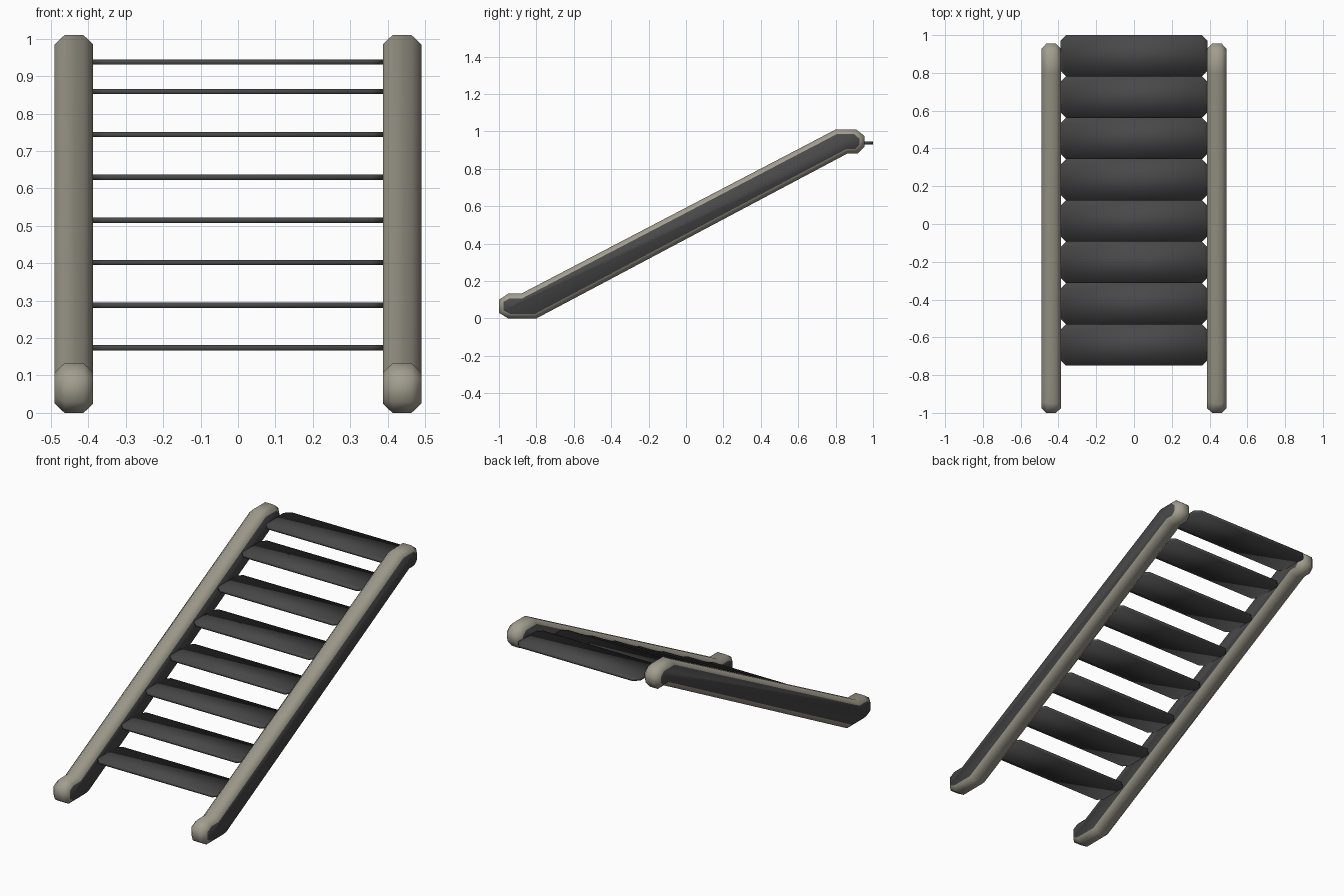
import bpy, bmesh, math

if "Cube" in bpy.data.objects:
    bpy.data.objects.remove(bpy.data.objects["Cube"])


def material(name, rgb):
    m = bpy.data.materials.new(name)
    m.diffuse_color = (*rgb, 1)
    m.use_nodes = True
    m.node_tree.nodes["Principled BSDF"].inputs["Base Color"].default_value = m.diffuse_color
    return m


beige = material("warm_beige", (0.36, 0.34, 0.275))
dark = material("dark_grey", (0.065, 0.065, 0.065))


def loft(name, loops, mats, cap_index):
    """Skin a stack of matching loops and cap both ends."""
    bm = bmesh.new()
    rings = [[bm.verts.new(p) for p in loop] for loop in loops]
    n = len(rings[0])
    for a, b in zip(rings, rings[1:]):
        for i in range(n):
            j = (i + 1) % n
            bm.faces.new((a[i], a[j], b[j], b[i]))
    for ring in (rings[0], rings[-1]):
        bm.faces.new(ring).material_index = cap_index
    bmesh.ops.recalc_face_normals(bm, faces=bm.faces)
    for f in bm.faces:
        f.smooth = True
    me = bpy.data.meshes.new(name)
    bm.to_mesh(me)
    bm.free()
    for m in mats:
        me.materials.append(m)
    ob = bpy.data.objects.new(name, me)
    bpy.context.collection.objects.link(ob)
    return ob


# Rail side profile (y, z): full outline and the inset dark side panel
outer = [(-1, .10), (-.95, .133), (-.88, .133), (.80, 1.01), (.91, 1.01), (.955, .975),
         (.955, .92), (.92, .883), (.865, .883), (-.80, 0), (-.95, 0), (-1, .03)]
inner = [(-.975, .09), (-.94, .108), (-.875, .108), (.805, .985), (.90, .985), (.928, .96),
         (.928, .93), (.905, .907), (.86, .907), (-.806, .025), (-.94, .025), (-.975, .042)]

# Two rails with chamfered edges and dark sides
for side, label in ((-1, "left"), (1, "right")):
    stack = ((.387, inner), (.413, outer), (.464, outer), (.49, inner))
    rail = loft(label + "_rail", [[(side * x, y, z) for y, z in prof] for x, prof in stack],
                (beige, dark), 1)
    bpy.context.view_layer.objects.active = rail
    rail.select_set(True)
    bpy.ops.object.shade_smooth_by_angle(angle=math.radians(50))
    rail.select_set(False)

# Eight thin treads with clipped corners
W, C, T = .39, .03, .007
heights = (.174, .288, .402, .515, .630, .744, .859, .938)
step = 1.75 / 8
for k, z in enumerate(heights):
    y0 = -.75 + k * step
    y1 = y0 + step
    outline = [(-W, y0 + C), (-W + C, y0), (W - C, y0), (W, y0 + C),
               (W, y1 - C), (W - C, y1), (-W + C, y1), (-W, y1 - C)]
    loft(f"tread_{k + 1}", [[(x, y, z + s * T) for x, y in outline] for s in (-1, 1)],
         (dark,), 0)
